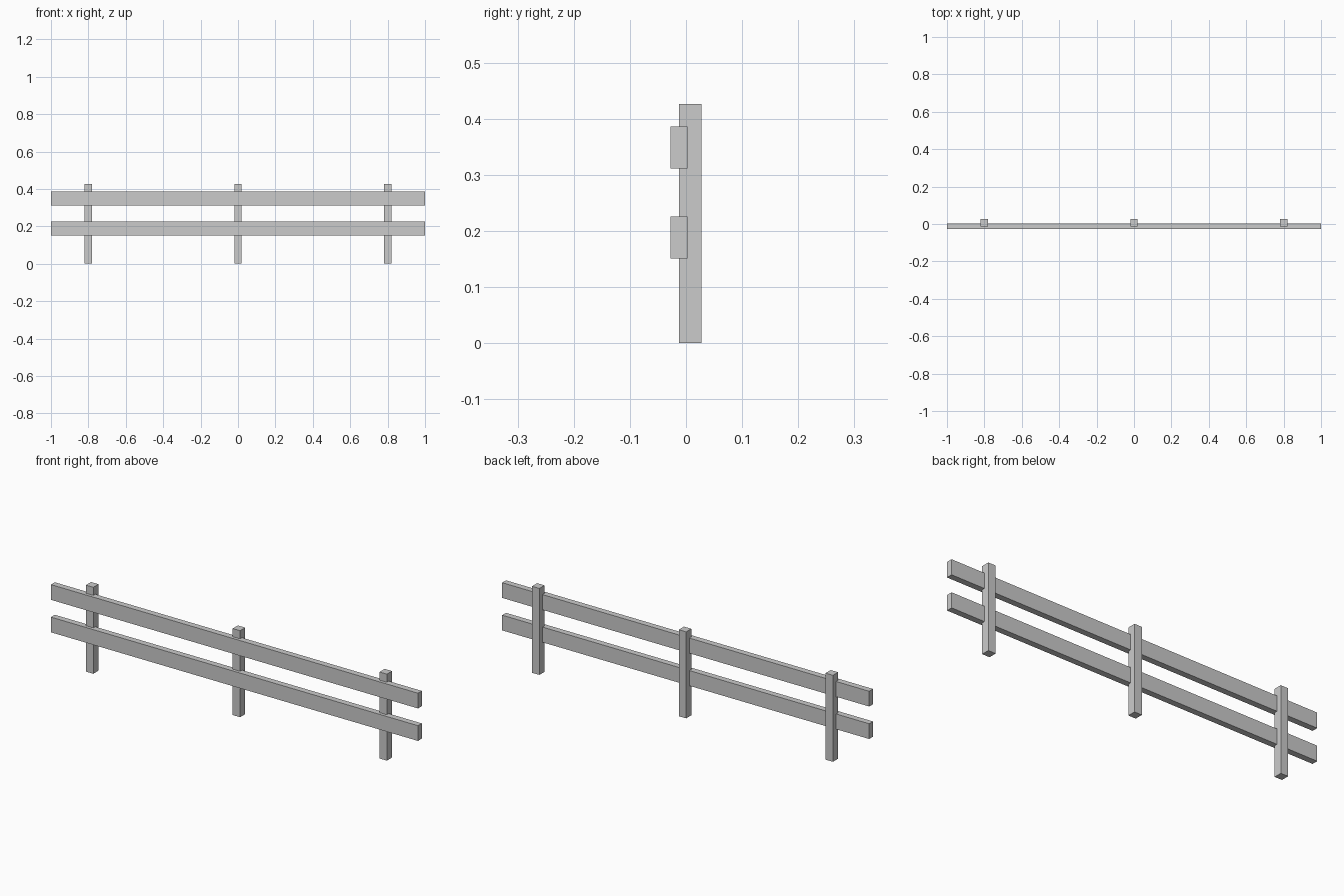
import bpy

if "Cube" in bpy.data.objects:
    bpy.data.objects.remove(bpy.data.objects["Cube"])


def box(name, x, y, z):
    """Box from (min, max) ranges along each axis."""
    centre = [(a + b) / 2 for a, b in (x, y, z)]
    size = [b - a for a, b in (x, y, z)]
    bpy.ops.mesh.primitive_cube_add(size=1, location=centre)
    obj = bpy.context.object
    obj.name = name
    obj.scale = size
    bpy.ops.object.transform_apply(location=False, rotation=False, scale=True)
    return obj


# Upright posts
for name, x in (("left_post", -0.8), ("middle_post", 0.0), ("right_post", 0.8)):
    box(name, (x - 0.02, x + 0.02), (-0.0125, 0.0275), (0, 0.426))

# Horizontal rails, let into the front of the posts
for name, z in (("lower_rail", 0.151), ("upper_rail", 0.311)):
    box(name, (-1, 1), (-0.0275, 0.0025), (z, z + 0.075))
